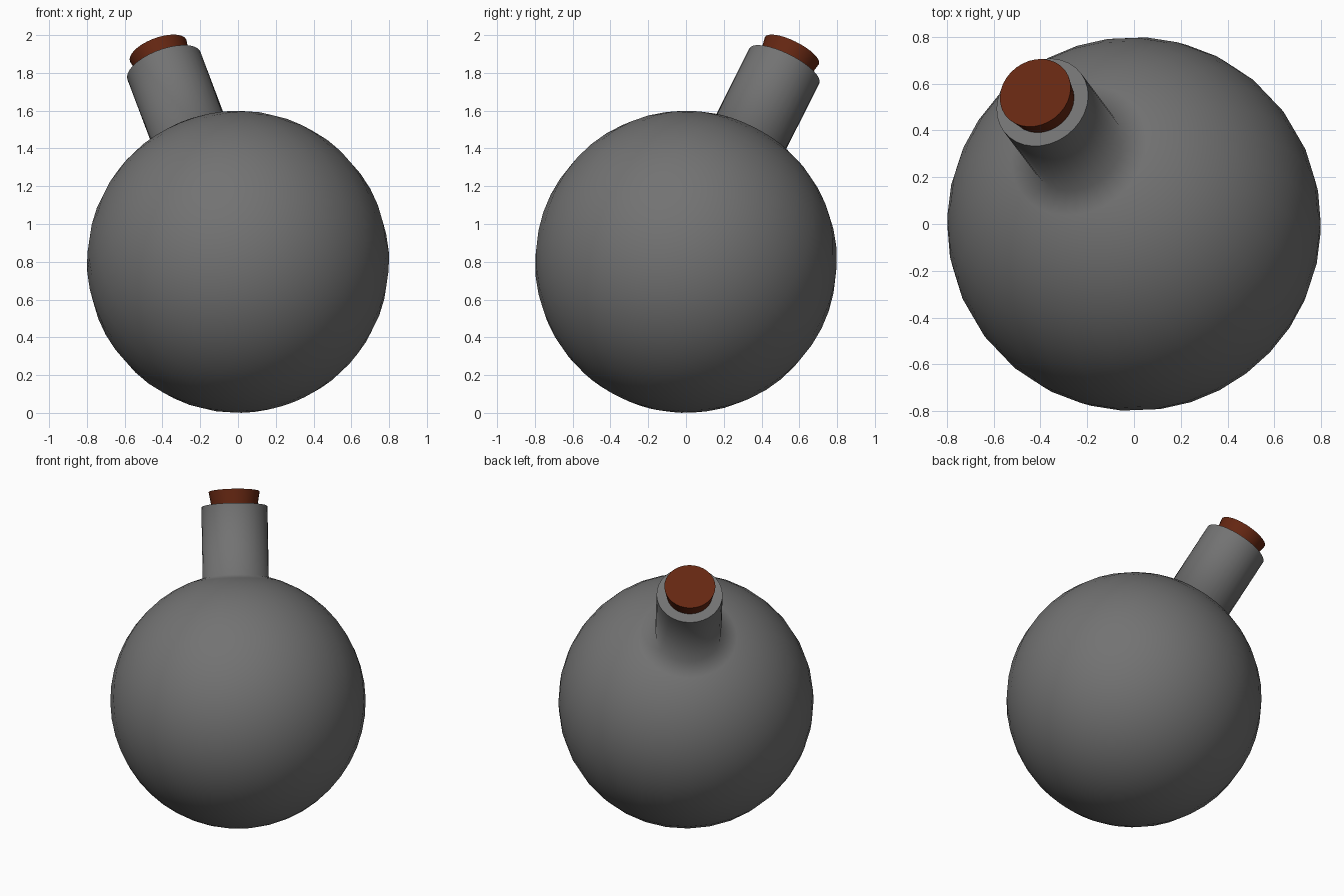
import bpy, bmesh, math
from mathutils import Vector

if "Cube" in bpy.data.objects:
    bpy.data.objects.remove(bpy.data.objects["Cube"])

R = 0.8
SEGMENTS = 32
CENTRE = Vector((0, 0, R))
AXIS = Vector((-0.32, 0.425, 0.847)).normalized()
TILT = AXIS.to_track_quat('Z', 'Y')


def lathe(name, profile, sharp_rings, colour):
    """Revolve (radius, height) points about the tilted neck axis; poles closed."""
    bm = bmesh.new()
    rings = []
    for r, h in profile:
        count = 1 if r < 1e-6 else SEGMENTS
        rings.append([bm.verts.new((r * math.cos(math.tau * i / count),
                                    r * math.sin(math.tau * i / count), h))
                      for i in range(count)])
    for a, b in zip(rings, rings[1:]):
        for i in range(SEGMENTS):
            j = (i + 1) % SEGMENTS
            if len(a) == 1:
                bm.faces.new((a[0], b[j], b[i]))
            elif len(b) == 1:
                bm.faces.new((a[i], a[j], b[0]))
            else:
                bm.faces.new((a[i], a[j], b[j], b[i]))
    for f in bm.faces:
        f.smooth = True
    for k in sharp_rings:
        for i in range(SEGMENTS):
            bm.edges.get((rings[k][i], rings[k][i - 1])).smooth = False
    bmesh.ops.recalc_face_normals(bm, faces=bm.faces[:])
    mesh = bpy.data.meshes.new(name)
    bm.to_mesh(mesh)
    bm.free()
    mat = bpy.data.materials.new(name + "_colour")
    mat.diffuse_color = (*colour, 1)
    mat.use_nodes = True
    mat.node_tree.nodes["Principled BSDF"].inputs["Base Color"].default_value = mat.diffuse_color
    mesh.materials.append(mat)
    obj = bpy.data.objects.new(name, mesh)
    obj.location = CENTRE
    obj.rotation_mode = 'QUATERNION'
    obj.rotation_quaternion = TILT
    bpy.context.collection.objects.link(obj)
    return obj


# Round body, with the neck extruded from the ring 15 degrees off the pole
body = [(R * math.sin(math.radians(a)), -R * math.cos(math.radians(a)))
        for a in [7.5 * k for k in range(23)]]
neck_radius = R * math.sin(math.radians(15))
body += [(neck_radius, 1.225), (0, 1.225)]
lathe("round_body_with_neck", body, [len(body) - 2], (0.17, 0.17, 0.17))

# Tapered stopper pushed into the neck
stopper = [(0, 1.15), (0.13, 1.15), (0.16, 1.32), (0, 1.32)]
lathe("stopper", stopper, [1, 2], (0.13, 0.02, 0.006))
